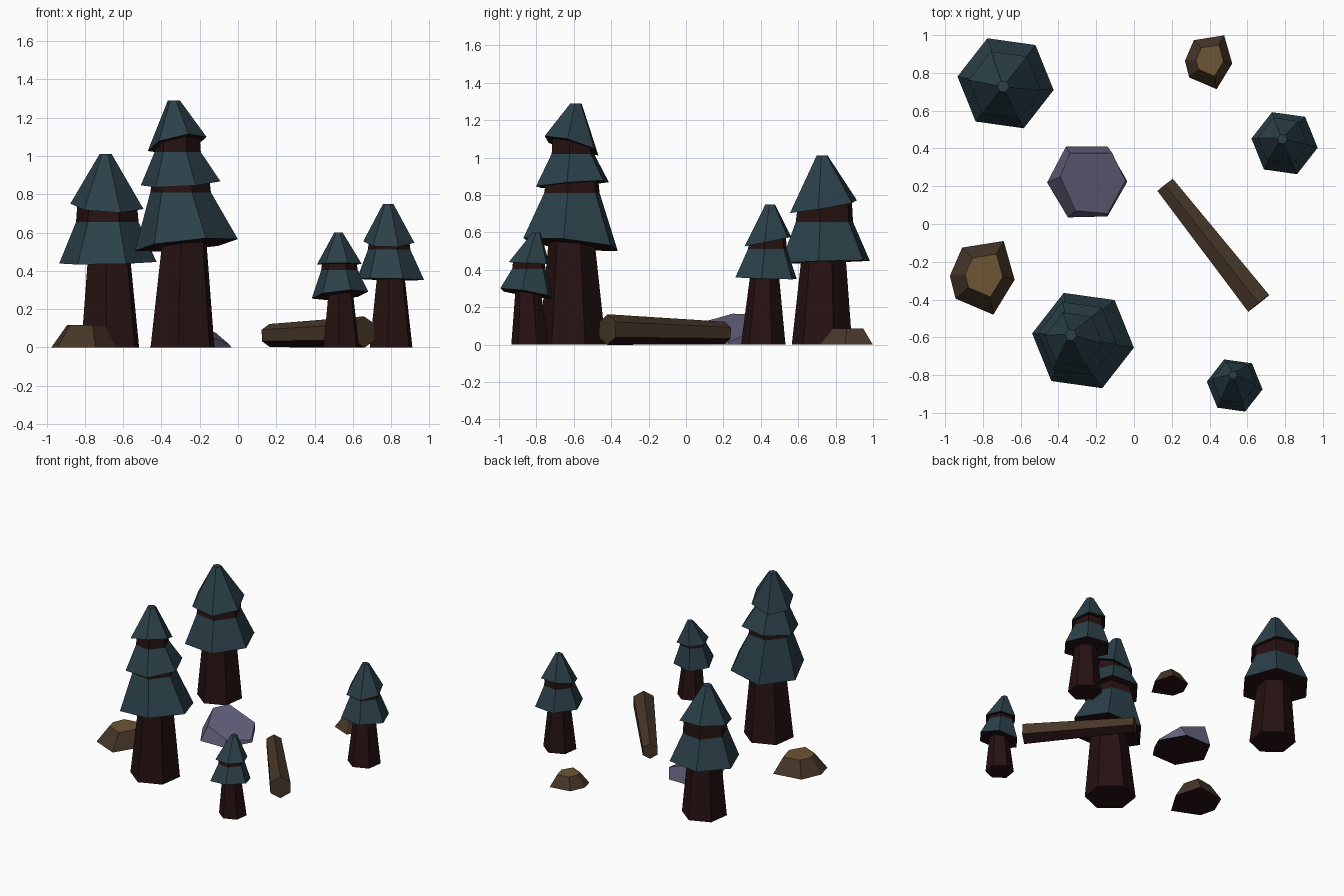
import bpy, bmesh, math
from mathutils import Vector

if "Cube" in bpy.data.objects:
    bpy.data.objects.remove(bpy.data.objects["Cube"])


def material(name, rgb):
    m = bpy.data.materials.new(name)
    m.diffuse_color = (*rgb, 1)
    m.use_nodes = True
    m.node_tree.nodes["Principled BSDF"].inputs["Base Color"].default_value = m.diffuse_color
    return m


GREEN = material("pine green", (0.024, 0.052, 0.066))
BARK = material("dark red bark", (0.020, 0.006, 0.006))
BROWN = material("brown", (0.062, 0.037, 0.021))
OCHRE = material("ochre", (0.155, 0.093, 0.034))
PURPLE = material("purple stone", (0.130, 0.122, 0.205))


def loft(name, rings, mats, band_index, bottom=0, top=0):
    """Skin a stack of equal-sized rings and cap both ends."""
    bm = bmesh.new()
    vs = [[bm.verts.new(p) for p in ring] for ring in rings]
    n = len(vs[0])
    for b in range(len(vs) - 1):
        for i in range(n):
            j = (i + 1) % n
            f = bm.faces.new((vs[b][i], vs[b][j], vs[b + 1][j], vs[b + 1][i]))
            f.material_index = band_index[b]
    bm.faces.new(vs[0][::-1]).material_index = bottom
    bm.faces.new(vs[-1]).material_index = top
    bmesh.ops.recalc_face_normals(bm, faces=bm.faces[:])
    me = bpy.data.meshes.new(name)
    bm.to_mesh(me)
    bm.free()
    for m in mats:
        me.materials.append(m)
    ob = bpy.data.objects.new(name, me)
    bpy.context.collection.objects.link(ob)
    return ob


def ring(x, y, z, r, tilt=(0, 0), rot=-8, n=6):
    """Tilted polygon ring; tilt is the rise per unit along x and y."""
    pts = []
    for i in range(n):
        a = math.radians(rot + 360 * i / n)
        dx, dy = r * math.cos(a), r * math.sin(a)
        pts.append((x + dx, y + dy, z + dx * tilt[0] + dy * tilt[1]))
    return pts


def tree(name, trunk, tiers, apex):
    # trunk: x, y, bottom radius, top radius
    x, y, r0, r1 = trunk
    tx, ty, tz = tiers[0]["rim"][:3]
    loft(name + "_trunk", [ring(x, y, 0, r0, rot=22),
                           ring((x + tx) / 2, (y + ty) / 2, tz + 0.04, r1, rot=22)],
         [BARK], [0])
    # foliage: skirts of green separated by bark-coloured necks
    rings, bands = [], []
    for k, t in enumerate(tiers):
        if k:
            px, py, _, pr = tiers[k - 1]["top"]
            rings.append(ring(px, py, t["rim"][2], pr * 0.96, t["tilt"]))
            bands += [1, 1]
        rings.append(ring(*t["rim"], t["tilt"]))
        bands.append(0)
        if "top" in t:
            rings.append(ring(*t["top"]))
    rings.append(ring(*apex))
    loft(name + "_foliage", rings, [GREEN, BARK], bands, bottom=1, top=0)


tree("back_left_pine", (-0.668, 0.727, 0.163, 0.118),
     [dict(rim=(-0.68, 0.745, 0.442, 0.257), tilt=(0.02, 0.03),
           top=(-0.683, 0.74, 0.655, 0.165)),
      dict(rim=(-0.685, 0.735, 0.737, 0.193), tilt=(-0.05, 0.17))],
     (-0.692, 0.728, 1.01, 0.032))

tree("tall_pine", (-0.29, -0.607, 0.18, 0.122),
     [dict(rim=(-0.27, -0.617, 0.535, 0.272), tilt=(0.10, -0.10),
           top=(-0.30, -0.61, 0.81, 0.16)),
      dict(rim=(-0.30, -0.607, 0.857, 0.21), tilt=(0.06, 0.08),
           top=(-0.315, -0.605, 1.02, 0.122)),
      dict(rim=(-0.318, -0.612, 1.063, 0.155), tilt=(0.20, -0.28))],
     (-0.335, -0.588, 1.29, 0.032))

tree("right_pine", (0.80, 0.413, 0.12, 0.075),
     [dict(rim=(0.797, 0.428, 0.355, 0.177), tilt=(-0.02, -0.03),
           top=(0.79, 0.435, 0.51, 0.112)),
      dict(rim=(0.788, 0.438, 0.55, 0.135), tilt=(0, 0.2))],
     (0.785, 0.45, 0.75, 0.027))

tree("small_pine", (0.54, -0.835, 0.10, 0.066),
     [dict(rim=(0.533, -0.855, 0.273, 0.149), tilt=(0.10, -0.16),
           top=(0.53, -0.84, 0.405, 0.096)),
      dict(rim=(0.53, -0.838, 0.435, 0.118), tilt=(0, -0.05))],
     (0.525, -0.80, 0.60, 0.022))

# Flat-topped brown rocks, the same outline at two sizes
OUTLINE = [(-0.165, 0.005), (-0.10, 0.155), (0.12, 0.19),
           (0.178, -0.015), (0.065, -0.2), (-0.135, -0.115)]


def flat_rock(name, x, y, s):
    base = [(x + s * u, y + s * v, 0) for u, v in OUTLINE]
    top = [(x + s * (0.58 * u + 0.012), y + s * (0.58 * v + 0.01), 0.116 * s)
           for u, v in OUTLINE]
    loft(name, [base, top], [BROWN, OCHRE, BARK], [0], bottom=2, top=1)


flat_rock("left_rock", -0.81, -0.28, 1)
flat_rock("back_rock", 0.39, 0.86, 0.73)

# Purple stone with a slanting top
stone_base = [(-0.36, 0.41, 0), (-0.14, 0.41, 0), (-0.035, 0.225, 0),
              (-0.14, 0.04, 0), (-0.35, 0.035, 0), (-0.46, 0.22, 0)]
stone_top = [(-0.34, 0.375, 0.16), (-0.115, 0.375, 0.075), (-0.045, 0.23, 0.015),
             (-0.14, 0.055, 0.055), (-0.31, 0.07, 0.115), (-0.39, 0.25, 0.165)]
loft("purple_stone", [stone_base, stone_top], [PURPLE, BARK], [0], bottom=1, top=0)

# Fallen log: tapered hexagonal prism, dark on its underside
a, b = Vector((0.165, 0.207, 0.062)), Vector((0.66, -0.42, 0.08))
side = (b - a).cross(Vector((0, 0, 1))).normalized()
up = side.cross(b - a).normalized()


def log_ring(c, r):
    return [c + r * (math.sin(math.pi * i / 3) * side + math.cos(math.pi * i / 3) * up)
            for i in range(6)]


log = loft("fallen_log", [log_ring(a, 0.06), log_ring(b, 0.082)], [BROWN, BARK], [0])
for p in log.data.polygons:
    if p.normal.z < -0.2:
        p.material_index = 1
